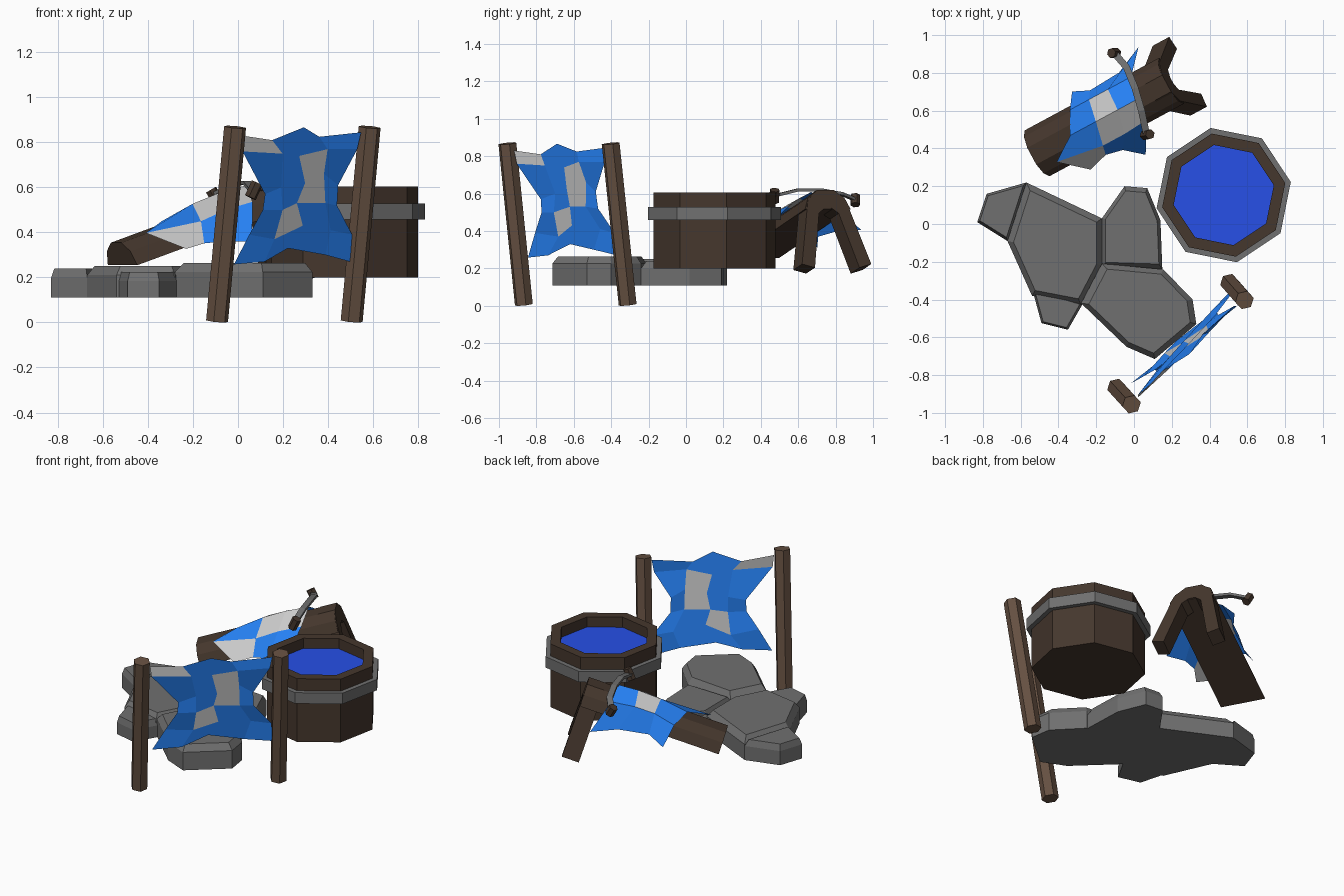
import bpy, bmesh, math
from mathutils import Vector as V

if "Cube" in bpy.data.objects:
    bpy.data.objects.remove(bpy.data.objects["Cube"])

def mat(name, rgb):
    m = bpy.data.materials.new(name)
    m.diffuse_color = (*rgb, 1)
    m.use_nodes = True
    m.node_tree.nodes["Principled BSDF"].inputs["Base Color"].default_value = m.diffuse_color
    return m

WOOD = mat("dark_wood", (0.06, 0.038, 0.026))
POLE = mat("pole_wood", (0.13, 0.08, 0.053))
BLUE = mat("blue_hide", (0.02, 0.23, 0.95))
PALE = mat("pale_hide", (0.55, 0.55, 0.53))
WATER = mat("water", (0.02, 0.08, 0.8))
STONE = mat("stone", (0.16, 0.16, 0.16))

def make(name, verts, faces, mats, pale=()):
    me = bpy.data.meshes.new(name)
    me.from_pydata([tuple(v) for v in verts], [], faces)
    for m in mats:
        me.materials.append(m)
    for i in pale:
        me.polygons[i].material_index = 1
    bm = bmesh.new()
    bm.from_mesh(me)
    bmesh.ops.recalc_face_normals(bm, faces=bm.faces)
    bm.to_mesh(me)
    bm.free()
    ob = bpy.data.objects.new(name, me)
    bpy.context.collection.objects.link(ob)
    return ob

def loft(name, rings, m, caps=True, closed=False):
    """Join rings of equal point count with quads."""
    n, k = len(rings[0]), len(rings)
    faces = [(i * n + j, i * n + (j + 1) % n, (i + 1) % k * n + (j + 1) % n, (i + 1) % k * n + j)
             for i in range(k if closed else k - 1) for j in range(n)]
    if caps and not closed:
        faces += [tuple(range(n))[::-1], tuple(range((k - 1) * n, k * n))]
    return make(name, [p for r in rings for p in r], faces, [m])

def sheet(name, rows, pale):
    w = len(rows[0])
    faces = [(i * w + j, i * w + j + 1, (i + 1) * w + j + 1, (i + 1) * w + j)
             for i in range(len(rows) - 1) for j in range(w - 1)]
    return make(name, [p for r in rows for p in r], faces, [BLUE, PALE], pale)

def rod(name, a, b, r, m, n=6, ref=V((0.733, 0.68, 0))):
    a, b = V(a), V(b)
    d = (b - a).normalized()
    s = (ref - d * ref.dot(d)).normalized()
    t = d.cross(s)
    rings = [[p + r * (math.cos(q) * t + math.sin(q) * s)
              for q in [2 * math.pi * i / n for i in range(n)]] for p in (a, b)]
    return loft(name, rings, m)

# Leaning rack poles
rod("rack_pole_left", (-0.093, -0.867, 0.006), (-0.013, -0.955, 0.868), 0.05, POLE)
rod("rack_pole_right", (0.505, -0.312, 0.006), (0.585, -0.403, 0.868), 0.05, POLE)

# Hide stretched between the poles, given in front view (x, z)
def on_rack(x, z, bulge):
    u = (x + 0.093 - 0.092 * z) / 0.598
    return V((x + 0.68 * bulge, -0.865 + 0.555 * u - 0.106 * z - 0.733 * bulge, z))

hide = [[(.02, .83), (.16, .81), (.284, .867), (.37, .825), (.547, .845)],
        [(.02, .76), (.19, .75), (.28, .74), (.39, .77), (.53, .77)],
        [(.12, .57), (.2, .6), (.29, .62), (.39, .66), (.445, .61)],
        [(.11, .5), (.19, .5), (.27, .53), (.38, .53), (.44, .52)],
        [(.05, .39), (.17, .37), (.28, .43), (.42, .41), (.507, .39)],
        [(-.018, .258), (.11, .27), (.23, .33), (.38, .3), (.498, .27)]]
sheet("stretched_hide",
      [[on_rack(x, z, 0.012 * (-1) ** (i + j) * (0 < j < 4)) for j, (x, z) in enumerate(r)]
       for i, r in enumerate(hide)], (0, 6, 10, 13))

# Water barrel, eight sides
def ring(r, z):
    return [V((0.475 + r * math.cos(a), 0.153 + r * math.sin(a), z))
            for a in [math.radians(11.1 + 45 * i) for i in range(8)]]

loft("barrel", [ring(*p) for p in [(.27, .5), (.27, .605), (.332, .605), (.332, .2)]], WOOD)
loft("barrel_hoop", [ring(*p) for p in [(.33, .458), (.362, .458), (.362, .528), (.33, .528)]],
     STONE, closed=True)
make("barrel_water", ring(0.27, 0.54), [tuple(range(8))], [WATER])

# Sloping work beam: local frame (along, sideways, up) from its high end
tilt = math.radians(18)
c, s = math.cos(tilt), math.sin(tilt)
def beam(t, w, h):
    return (V((0.17, 0.743, 0.617)) + t * V((.88 * c, .475 * c, s))
            + w * V((.475, -.88, 0)) + h * V((-.88 * s, -.475 * s, c)))

half = [(.05, 0), (.11, -.04), (.138, -.105)]
log = [(-w, h) for w, h in half[::-1]] + half
loft("beam_log", [[beam(t, w, h) for w, h in log] for t in (-0.85, 0)], WOOD)

# Arched pair of legs under the high end
half = [(.05, .002), (.115, -.055), (.21, -.415), (.135, -.435), (.06, -.13), (.02, -.1)]
for side, name in ((1, "beam_leg_front"), (-1, "beam_leg_back")):
    leg = [(0, .002)] + half + [(0, -.1)]
    loft(name, [[beam(t, side * w, h) for w, h in leg] for t in (-0.1, 0.004)], WOOD)

# Hide draped over the beam
drape = [[(-.1, -.24, -.19), (-.16, -.12, -.02), (-.15, 0, .04), (-.2, .12, -.02), (-.34, .28, -.16)],
         [(-.25, -.17, -.15), (-.3, -.12, .0), (-.29, 0, .05), (-.34, .13, -.01), (-.43, .2, -.13)],
         [(-.43, -.16, -.12), (-.42, -.12, .0), (-.43, 0, .045), (-.48, .13, -.02), (-.52, .18, -.11)],
         [(-.53, -.2, -.15), (-.55, -.12, -.03), (-.6, 0, .02), (-.74, .09, .01), (-.63, .21, -.1)]]
sheet("draped_hide", [[beam(*p) for p in r] for r in drape], (2, 5, 6, 11))

# Two-handled scraper lying on the hide
path = [(-.1, .9, .57), (-.04, .83, .6), (.005, .72, .62), (.04, .6, .62), (.065, .48, .59)]
blade = []
for i, p in enumerate(path):
    d = V(path[min(i + 1, 4)]) - V(path[max(i - 1, 0)])
    n = V((d.y, -d.x, 0)).normalized() * 0.018
    k = V((0, 0, 0.008))
    blade.append([V(p) - n - k, V(p) + n - k, V(p) + n + k, V(p) - n + k])
loft("scraper_blade", blade, STONE)
rod("scraper_handle_back", (-.09, .905, .54), (-.12, .905, .59), 0.027, WOOD)
rod("scraper_handle_front", (.055, .47, .555), (.085, .475, .62), 0.027, WOOD)

# Paving stones with chamfered tops
stones = {
    "large_stone": (.25, [(-.57, .22), (-.17, .03), (-.17, -.22), (-.28, -.43), (-.54, -.38), (-.67, -.09)]),
    "left_stone": (.24, [(-.78, .16), (-.57, .22), (-.67, -.09), (-.83, .01)]),
    "small_stone": (.225, [(-.54, -.34), (-.27, -.42), (-.35, -.56), (-.49, -.525)]),
    "front_stone": (.265, [(-.17, -.21), (.155, -.24), (.31, -.4), (.33, -.53), (.11, -.715),
                           (-.04, -.65), (-.28, -.42)]),
    "right_stone": (.24, [(-.05, .2), (.07, .19), (.14, .02), (.15, -.24), (-.17, -.23), (-.17, .03)])}
for name, (top, pts) in stones.items():
    cx, cy = (sum(p[i] for p in pts) / len(pts) for i in (0, 1))
    loft(name, [[V((cx + (x - cx) * f, cy + (y - cy) * f, z)) for x, y in pts]
                for z, f in ((.11, 1), (top - .04, 1), (top, .88))], STONE)
